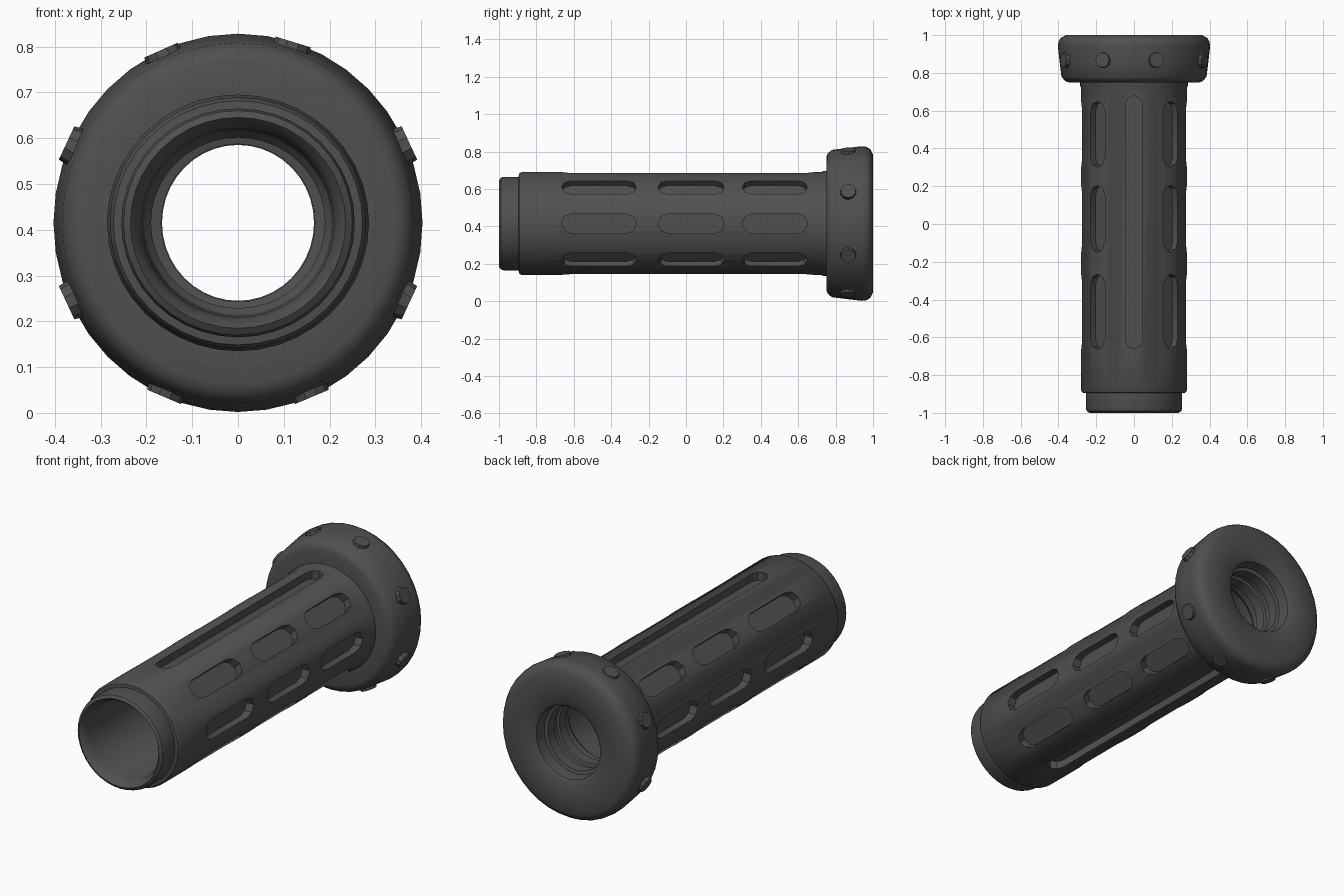
import bpy, bmesh, math
from mathutils import Matrix, Vector

CENTRE_Z = 0.415
SEGMENTS = 40

cube = bpy.data.objects.get("Cube")
if cube:
    bpy.data.objects.remove(cube, do_unlink=True)

# One dark rubber colour
rubber = bpy.data.materials.new("dark_grey_rubber")
rubber.use_nodes = True
colour = (0.08, 0.08, 0.08, 1)
rubber.diffuse_color = colour
bsdf = rubber.node_tree.nodes["Principled BSDF"]
bsdf.inputs["Base Color"].default_value = colour
bsdf.inputs["Roughness"].default_value = 0.8


def finish(name, bm):
    """Turn a bmesh into a named object."""
    bmesh.ops.recalc_face_normals(bm, faces=bm.faces)
    mesh = bpy.data.meshes.new(name)
    bm.to_mesh(mesh)
    bm.free()
    mesh.materials.append(rubber)
    obj = bpy.data.objects.new(name, mesh)
    bpy.context.collection.objects.link(obj)
    return obj


def smooth(obj, angle=32):
    bpy.ops.object.select_all(action="DESELECT")
    obj.select_set(True)
    bpy.context.view_layer.objects.active = obj
    bpy.ops.object.shade_smooth_by_angle(angle=math.radians(angle))


def lathe(name, profile, wide=1.0, tall=1.0):
    """Revolve a closed (y, radius) profile around the handle axis."""
    bm = bmesh.new()
    rings = []
    for i in range(SEGMENTS):
        a = math.tau * i / SEGMENTS
        rings.append([bm.verts.new((r * math.cos(a) * wide, y,
                                    CENTRE_Z + r * math.sin(a) * tall))
                      for y, r in profile])
    n = len(profile)
    for i, ring in enumerate(rings):
        following = rings[(i + 1) % SEGMENTS]
        for j in range(n):
            k = (j + 1) % n
            bm.faces.new((ring[j], ring[k], following[k], following[j]))
    return finish(name, bm)


def outward(angle):
    """Local x lies along the handle, local y around it, local z points out."""
    a = math.radians(angle)
    out = Vector((math.cos(a), 0, math.sin(a)))
    along = Vector((0, 1, 0))
    turn = Matrix((along, out.cross(along), out)).transposed().to_4x4()
    return Matrix.Translation((0, 0, CENTRE_Z)) @ turn


def add_slot(bm, angle, start, end, half, floor):
    """Add a rounded-end block that cuts one blind groove."""
    outline = []
    for tip, first in ((end - half, -90), (start + half, 90)):
        for step in range(5):
            a = math.radians(first + step * 45)
            outline.append((tip + half * math.cos(a), half * math.sin(a)))
    place = outward(angle)
    low = [bm.verts.new(place @ Vector((x, y, floor))) for x, y in outline]
    high = [bm.verts.new(place @ Vector((x, y, 0.34))) for x, y in outline]
    bm.faces.new(low[::-1])
    bm.faces.new(high)
    for i in range(len(low)):
        j = (i + 1) % len(low)
        bm.faces.new((low[i], low[j], high[j], high[i]))


# Hollow tube with a stepped front lip
tube = lathe("grip_tube", [
    (-0.985, 0.222), (-1.0, 0.235), (-0.99, 0.25), (-0.975, 0.255),
    (-0.895, 0.255), (-0.893, 0.272), (-0.88, 0.28), (0.72, 0.28),
    (0.735, 0.286), (0.80, 0.286), (0.80, 0.19), (0.72, 0.19),
    (0.70, 0.205), (-0.95, 0.21)], tall=0.98)

# Grooves: rows of three on the sides, one long groove above and below
bm = bmesh.new()
for angle in (0, 45, 135, 180, 225, 315):
    for start, end in ((-0.665, -0.265), (-0.15, 0.205), (0.30, 0.65)):
        add_slot(bm, angle, start, end, 0.052, 0.235)
for angle in (90, 270):
    add_slot(bm, angle, -0.66, 0.68, 0.046, 0.23)
cutter = finish("groove_cutter", bm)
cutter.hide_render = True

cut = tube.modifiers.new("grooves", "BOOLEAN")
cut.operation = "DIFFERENCE"
cut.solver = "EXACT"
cut.object = cutter
bpy.context.view_layer.update()
baked = bpy.data.meshes.new_from_object(
    tube.evaluated_get(bpy.context.evaluated_depsgraph_get()))
tube.modifiers.clear()
tube.data = baked
bpy.data.objects.remove(cutter, do_unlink=True)
smooth(tube)

# Flared end collar with a stepped bore
collar = lathe("end_collar", [
    (0.75, 0.27), (0.75, 0.345), (0.757, 0.365), (0.78, 0.384),
    (0.86, 0.394), (0.94, 0.403), (0.965, 0.4), (0.985, 0.388),
    (1.0, 0.36), (1.0, 0.20), (0.99, 0.188), (0.93, 0.183),
    (0.925, 0.166), (0.87, 0.166), (0.865, 0.18), (0.83, 0.18),
    (0.825, 0.168), (0.77, 0.168), (0.765, 0.19), (0.75, 0.2)],
    tall=1.025)
smooth(collar, 40)

# Studs around the collar
bm = bmesh.new()
for angle in (25, 73, 114, 155, 205, 247, 293, 335):
    place = outward(angle) @ Matrix.Translation((0.868, 0, 0.388))
    bmesh.ops.create_cone(bm, cap_ends=True, segments=10, radius1=0.048,
                          radius2=0.04, depth=0.05, matrix=place)
studs = finish("collar_studs", bm)
smooth(studs)
